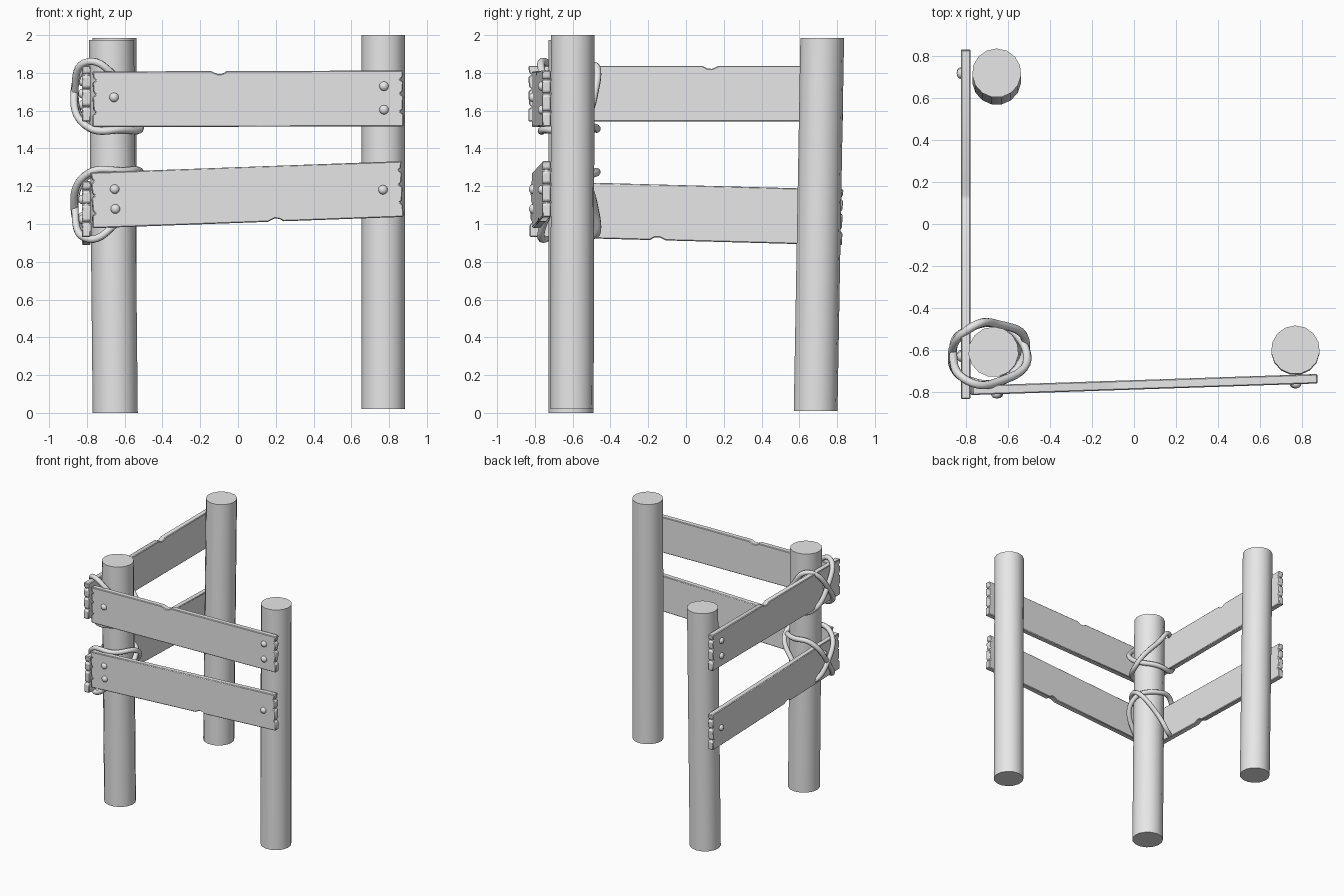
import bpy, bmesh
from mathutils import Matrix, Vector

cube = bpy.data.objects.get("Cube")
if cube:
    bpy.data.objects.remove(cube, do_unlink=True)

grey = bpy.data.materials.new("plain_grey")
grey.use_nodes = True
grey.diffuse_color = (0.8, 0.8, 0.8, 1)
grey.node_tree.nodes["Principled BSDF"].inputs["Base Color"].default_value = (0.8, 0.8, 0.8, 1)

meshes = []


def add_object(name, data):
    obj = bpy.data.objects.new(name, data)
    data.materials.append(grey)
    bpy.context.collection.objects.link(obj)
    return obj


def add_mesh(name, bm):
    bmesh.ops.recalc_face_normals(bm, faces=bm.faces)
    mesh = bpy.data.meshes.new(name)
    bm.to_mesh(mesh)
    bm.free()
    obj = add_object(name, mesh)
    meshes.append(obj)
    return obj


def bevel(obj, width):
    mod = obj.modifiers.new("soft_edges", "BEVEL")
    mod.width = width
    mod.segments = 1
    mod.limit_method = "ANGLE"


# Round post leaning from its foot to its head
def post(name, foot, head, radius):
    foot, head = Vector(foot), Vector(head)
    bm = bmesh.new()
    bmesh.ops.create_cone(bm, cap_ends=True, segments=15, radius1=radius,
                          radius2=radius, depth=1)
    for v in bm.verts:
        centre = foot.lerp(head, v.co.z + 0.5)
        v.co = centre + Vector((v.co.x, v.co.y, 0))
    add_mesh(name, bm)


# Chipped plank with nails; start and end are the middles of its two ends
def plank(name, start, end, chip, chip_side, nails, height=0.295, thick=0.045):
    start, end = Vector(start), Vector(end)
    u = (end - start).normalized()
    n = u.cross(Vector((0, 0, 1))).normalized()
    w = n.cross(u)
    frame = Matrix((u, w, n)).transposed().to_4x4()
    frame.translation = (start + end) / 2
    half, h = (end - start).length / 2, height / 2

    # Outline: straight edges, one chipped, and splits in both ends
    def long_edge(side):
        pts = [(-half, side * h)]
        if side == chip_side:
            pts += [(chip - 0.045, side * h), (chip - 0.01, side * (h - 0.016)),
                    (chip + 0.015, side * (h - 0.014)), (chip + 0.04, side * h)]
        return pts + [(half, side * h)]

    def end_splits(side):
        pts = []
        for z in (-0.07, 0.025, 0.1):
            pts += [(side * half, z - 0.012), (side * (half - 0.018), z),
                    (side * (half - 0.004), z + 0.012)]
        return pts

    outline = long_edge(-1) + end_splits(1) + long_edge(1)[::-1] + end_splits(-1)[::-1]
    bm = bmesh.new()
    face = bm.faces.new([bm.verts.new((a, b, -thick / 2)) for a, b in outline])
    grown = bmesh.ops.extrude_face_region(bm, geom=[face])["geom"]
    bmesh.ops.translate(bm, vec=(0, 0, thick),
                        verts=[g for g in grown if isinstance(g, bmesh.types.BMVert)])
    bm.transform(frame)
    bevel(add_mesh(name, bm), 0.005)

    # Domed nail heads
    bm = bmesh.new()
    for a, b in nails:
        place = frame @ Matrix.Translation((a, b, thick / 2)) @ Matrix.Diagonal((1, 1, 0.8, 1))
        bmesh.ops.create_uvsphere(bm, u_segments=12, v_segments=8, radius=0.025, matrix=place)
    add_mesh(name + "_nails", bm)


# Closed rope ring through a few points
def rope(name, points):
    curve = bpy.data.curves.new(name, "CURVE")
    curve.dimensions = "3D"
    curve.bevel_depth = 0.02
    curve.bevel_resolution = 2
    curve.resolution_u = 8
    spline = curve.splines.new("BEZIER")
    spline.bezier_points.add(len(points) - 1)
    spline.use_cyclic_u = True
    for bp, co in zip(spline.bezier_points, points):
        bp.co = co
        bp.handle_left_type = bp.handle_right_type = "AUTO"
    add_object(name, curve)


# Posts
post("corner_post", (-0.65, -0.61, 0), (-0.67, -0.61, 1.975), 0.12)
post("front_post", (0.77, -0.605, 0.02), (0.77, -0.6, 2), 0.116)
post("back_post", (-0.655, 0.685, 0.01), (-0.655, 0.72, 1.985), 0.117)

# Planks
plank("front_upper_plank", (-0.77, -0.793, 1.66), (0.875, -0.738, 1.665), -0.15, 1,
      [(-0.71, 0.01), (0.72, 0.065), (0.72, -0.06)])
plank("front_lower_plank", (-0.775, -0.793, 1.125), (0.87, -0.738, 1.185), 0.15, -1,
      [(-0.7, 0.055), (-0.7, -0.05), (0.72, 0.0)])
plank("side_upper_plank", (-0.803, 0.83, 1.69), (-0.803, -0.835, 1.69), -0.13, 1,
      [(-0.72, 0.065), (-0.72, -0.06), (0.63, 0.0)])
plank("side_lower_plank", (-0.803, 0.83, 1.035), (-0.803, -0.825, 1.08), 0.15, -1,
      [(-0.72, 0.0), (0.63, 0.055), (0.63, -0.05)])

# Two crossing rope rings at each plank level, the lower pair upside down
ring_a = [(-0.77, -0.49, 1.84), (-0.65, -0.478, 1.72), (-0.515, -0.58, 1.52),
          (-0.62, -0.745, 1.5), (-0.79, -0.745, 1.51), (-0.868, -0.63, 1.67)]
ring_b = [(-0.79, -0.75, 1.86), (-0.862, -0.62, 1.71), (-0.79, -0.5, 1.52),
          (-0.65, -0.478, 1.51), (-0.51, -0.62, 1.57), (-0.64, -0.75, 1.77)]
for label, points in (("steep", ring_a), ("shallow", ring_b)):
    rope("upper_rope_" + label, points)
    rope("lower_rope_" + label, [(x, y, 2.78 - z) for x, y, z in points])

# Smooth the rounded parts, keep the edges crisp
bpy.ops.object.select_all(action="DESELECT")
for obj in meshes:
    obj.select_set(True)
bpy.context.view_layer.objects.active = meshes[0]
bpy.ops.object.shade_smooth_by_angle(angle=0.6)
